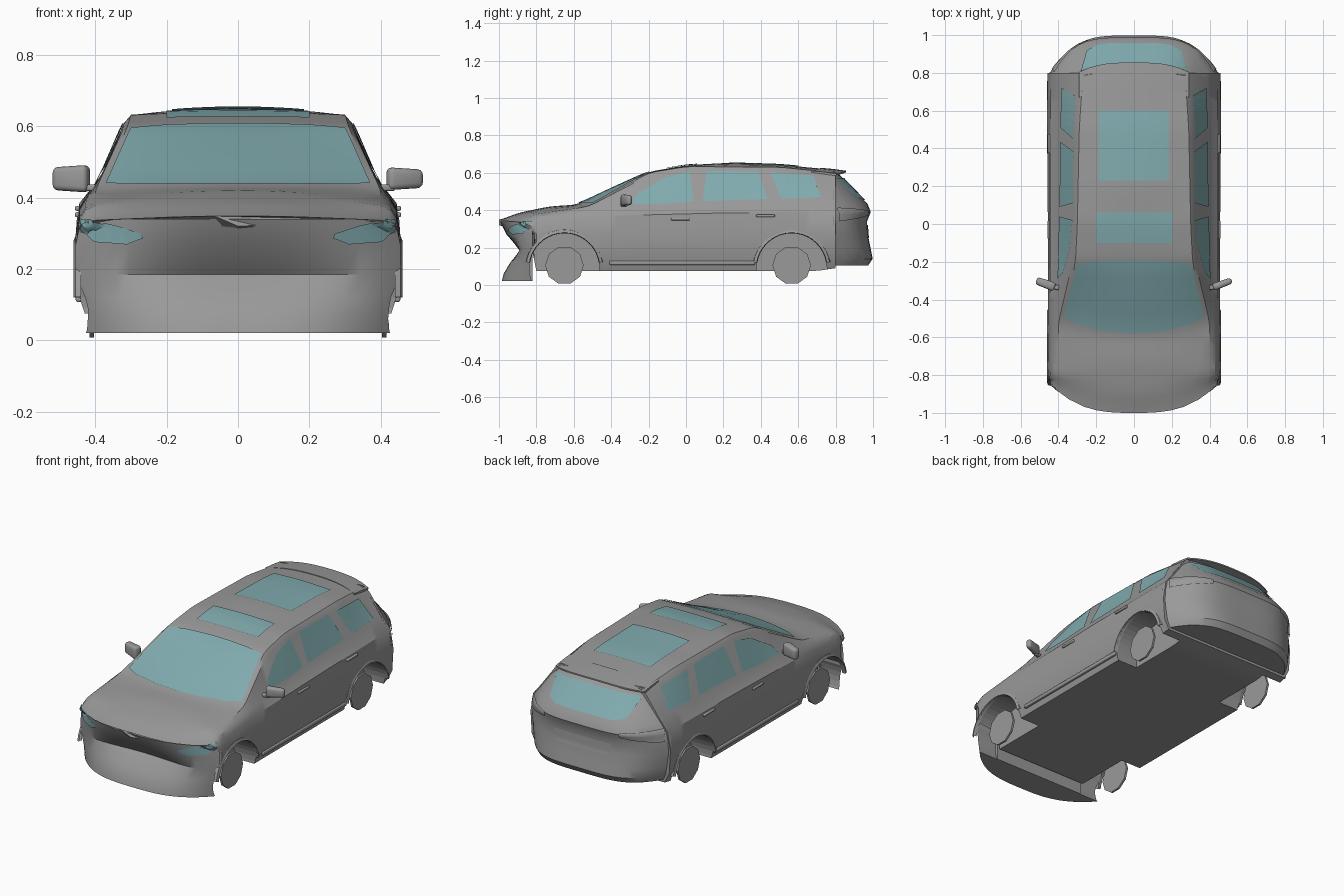
import bpy, bmesh, math
from mathutils import Vector, Matrix
from mathutils.bvhtree import BVHTree

old = bpy.data.objects.get("Cube")
if old:
    bpy.data.objects.remove(old, do_unlink=True)


def material(name, rgb):
    m = bpy.data.materials.new(name)
    m.use_nodes = True
    m.diffuse_color = (*rgb, 1)
    m.node_tree.nodes["Principled BSDF"].inputs["Base Color"].default_value = (*rgb, 1)
    return m


GREY = material("body grey", (0.32, 0.32, 0.32))
GLASS = material("teal glass", (0.22, 0.41, 0.43))


def make(name, verts, faces, mat, angle=30, fix=True):
    mesh = bpy.data.meshes.new(name)
    mesh.from_pydata(verts, [], faces)
    if fix:
        bm = bmesh.new()
        bm.from_mesh(mesh)
        bmesh.ops.recalc_face_normals(bm, faces=bm.faces)
        bm.to_mesh(mesh)
        bm.free()
    mesh.materials.append(mat)
    ob = bpy.data.objects.new(name, mesh)
    bpy.context.collection.objects.link(ob)
    activate(ob)
    bpy.ops.object.shade_smooth_by_angle(angle=math.radians(angle))
    return ob


def activate(ob):
    bpy.ops.object.select_all(action="DESELECT")
    ob.select_set(True)
    bpy.context.view_layer.objects.active = ob


def lerp_keys(keys, t):
    t = min(max(t, keys[0][0]), keys[-1][0])
    for a, b in zip(keys, keys[1:]):
        if t <= b[0]:
            return Vector(a[1:]).lerp(Vector(b[1:]), (t - a[0]) / (b[0] - a[0]))


def soft_keys(keys, t):
    return sum((lerp_keys(keys, t + d * 0.015) for d in (-2, -1, 0, 1, 2)), Vector((0, 0))) / 5


def grid_faces(rows, cols):
    return [(r * cols + c, r * cols + c + 1, (r + 1) * cols + c + 1, (r + 1) * cols + c)
            for r in range(rows - 1) for c in range(cols - 1)]


# Feature lines along the car: (y, x, z)
SILL_EDGE = [(-1, .42, .32), (-.84, .43, .27), (-.8, .43, .075), (.7, .43, .075), (.8, .42, .09)]
SILL = [(-1, .435, .322), (-.84, .445, .28), (-.8, .455, .15), (.8, .45, .15)]
WIDEST = [(-1, .44, .325), (-.84, .45, .3), (-.8, .455, .27), (.8, .458, .28)]
SHOULDER = [(-1, .43, .33), (-.8, .445, .34), (-.4, .445, .37), (.2, .445, .385), (.8, .44, .39)]
BELT = [(-1, .4, .335), (-.8, .43, .365), (-.5, .425, .4), (-.2, .4, .425), (.1, .395, .435),
        (.5, .39, .45), (.8, .385, .46)]
PILLAR = [(-1, .34, .337), (-.8, .4, .38), (-.52, .4, .42), (-.2, .325, .585), (0, .32, .61),
          (.5, .315, .605), (.8, .3, .575)]
ROOF_EDGE = [(-1, .26, .34), (-.8, .33, .39), (-.52, .38, .42), (-.2, .31, .6), (0, .3, .633),
             (.5, .29, .63), (.8, .27, .6)]
CENTRE = [(-1, 0, .345), (-.9, 0, .385), (-.73, 0, .42), (-.58, 0, .43), (-.4, 0, .515),
          (-.2, 0, .605), (0, 0, .64), (.2, 0, .652), (.5, 0, .643), (.8, 0, .615)]


def section(t):
    hard = [lerp_keys(k, t) for k in (SILL_EDGE, SILL, WIDEST)]
    soft = [soft_keys(k, t) for k in (SHOULDER, BELT, PILLAR, ROOF_EDGE)]
    top = soft_keys(CENTRE, t)
    edge = soft[-1]
    crown = [Vector((edge.x * f, top.y - (top.y - edge.y) * f * f)) for f in (.75, .5, .25)]
    half = hard + soft + crown
    ring = [Vector((0, hard[0].y))] + half + [top] + [Vector((-p.x, p.y)) for p in reversed(half)]
    pull = .16 * min(max((-.8 - t) / .2, 0), 1)
    return [(p.x, t + pull * abs(p.x / .45) ** 3, p.y) for p in ring]


# Main shell
stations = [-1, -.96, -.92, -.88, -.84] + [-.8 + i * .04 for i in range(41)]
rings = [section(t) for t in stations]
n = len(rings[0])
verts = [p for ring in rings for p in ring]
faces = [(r * n + c, r * n + (c + 1) % n, (r + 1) * n + (c + 1) % n, (r + 1) * n + c)
         for r in range(len(rings) - 1) for c in range(n)]
last = (len(rings) - 1) * n
faces += [tuple(range(n)), tuple(range(last, last + n))]
shell = make("body_shell", verts, faces, GREY)


# Curved end pieces: rows of (z, y at the middle, half width, inset kept at the corner)
def end_piece(name, rows, y_end, power, tuck=None):
    cols = 25
    verts = []
    for z, y, w, back in rows:
        for c in range(cols):
            u = c / (cols - 1) * 2 - 1
            front = y + back * (1 - .8 * u * u)
            verts.append((u * w, front + (y_end - front) * abs(u) ** power, z))
    k = len(rows)
    faces = grid_faces(k, cols)
    faces += [tuple(range(cols)), tuple(range((k - 1) * cols, k * cols)),
              tuple([r * cols for r in range(k)] + [r * cols + cols - 1 for r in reversed(range(k))])]
    return make(name, verts, faces, GREY)


nose = end_piece("front_bumper", [(.02, -.985, .43, 0), (.06, -.975, .437, 0), (.12, -.965, .447, .025),
                                  (.185, -.985, .457, .105), (.27, -.99, .455, .03),
                                  (.34, -.995, .44, 0)], -.82, 3)
tail = end_piece("tailgate_and_rear_bumper",
                 [(.105, .975, .42, 0), (.14, .998, .435, 0), (.19, .988, .445, 0), (.27, .972, .457, 0),
                  (.34, .968, .452, 0), (.39, .988, .44, 0), (.435, .97, .405, 0),
                  (.575, .835, .302, 0), (.608, .8, .27, 0)], .785, 4)

# Projection tree for fitted panels
tv, tf = [], []
for ob in (shell, nose, tail):
    base = len(tv)
    tv += [v.co.copy() for v in ob.data.vertices]
    tf += [[base + i for i in p.vertices] for p in ob.data.polygons]
tree = BVHTree.FromPolygons(tv, tf)


def along(pts, f):
    f *= len(pts) - 1
    i = min(int(f), len(pts) - 2)
    return Vector(pts[i]).lerp(Vector(pts[i + 1]), f - i)


# Thin panel between a lower and an upper outline, fitted onto the body
def panel(name, low, high, axis, sign=1, mat=GLASS, lift=.005):
    rows, cols = 9, 19
    d = Vector((0, 0, 0))
    d[axis] = -sign
    verts = []
    for r in range(rows):
        for c in range(cols):
            p = along(low, c / (cols - 1)).lerp(along(high, c / (cols - 1)), r / (rows - 1))
            o = Vector(p)
            o.resize(3)
            co = [p.x, p.y]
            co.insert(axis, 2 * sign)
            hit, normal, _, _ = tree.ray_cast(Vector(co), d)
            if hit is None:
                hit, normal, _, _ = tree.find_nearest(Vector(co) + d * 1.15)
            if normal.dot(d) > 0:
                normal = -normal
            verts.append(hit + normal * lift)
    ob = make(name, verts, grid_faces(rows, cols), mat, fix=False)
    if sum((p.normal.dot(d) for p in ob.data.polygons)) > 0:
        ob.data.flip_normals()
    return ob


def flip(pts):
    return [(-x, v) for x, v in pts]


# Glass
wind_low = [(-.37, -.49), (-.3, -.53), (-.15, -.568), (0, -.58), (.15, -.568), (.3, -.53), (.37, -.49)]
wind_high = [(-.3, -.21), (-.2, -.198), (-.1, -.193), (0, -.19), (.1, -.193), (.2, -.198), (.3, -.21)]
panel("windscreen", wind_low, wind_high, 2)
panel("front_sunroof", [(-.2, -.1), (.2, -.1)], [(-.2, .06), (.2, .06)], 2)
panel("rear_sunroof", [(-.185, .23), (.185, .23)], [(-.185, .6), (.185, .6)], 2)
panel("rear_window", [(-.25, .465), (-.19, .45), (.19, .45), (.25, .465)],
      [(-.28, .565), (-.15, .568), (.15, .568), (.28, .565)], 1)
lamp_low = [(.265, .287), (.31, .27), (.4, .275), (.438, .31)]
lamp_high = [(.27, .3), (.34, .322), (.4, .334), (.438, .338)]
for s, side in ((1, "left"), (-1, "right")):
    panel("front_window_" + side, [(-.29, .43), (-.1, .434), (.04, .445)],
          [(-.26, .485), (-.12, .57), (.02, .605)], 0, s)
    panel("middle_window_" + side, [(.09, .447), (.435, .457)], [(.11, .607), (.385, .605)], 0, s)
    panel("rear_side_window_" + side, [(.51, .458), (.72, .468)], [(.45, .6), (.68, .583)], 0, s)
    low, high = (lamp_low, lamp_high) if s > 0 else (flip(lamp_low), flip(lamp_high))
    panel("headlight_" + side, low, high, 1, -1)
    low, high = [(.24, .375), (.43, .34)], [(.24, .395), (.42, .41)]
    panel("tail_light_" + side, *((low, high) if s > 0 else (flip(low), flip(high))), 1, 1, GREY, .008)
panel("number_plate_panel", [(-.17, .25), (.17, .25)], [(-.19, .32), (.19, .32)], 1, 1, GREY, .004)


def cylinder(name, x, y, z, r, depth, sides, turn=0):
    bm = bmesh.new()
    bmesh.ops.create_cone(bm, cap_ends=True, segments=sides, radius1=r, radius2=r, depth=depth,
                          matrix=Matrix.Translation((x, y, z)) @ Matrix.Rotation(math.pi / 2, 4, "Y")
                          @ Matrix.Rotation(turn, 4, "Z"))
    mesh = bpy.data.meshes.new(name)
    bm.to_mesh(mesh)
    bm.free()
    mesh.materials.append(GREY)
    ob = bpy.data.objects.new(name, mesh)
    bpy.context.collection.objects.link(ob)
    return ob


# Wheels, arch trims and arch cut-outs
for s, side in ((1, "left"), (-1, "right")):
    for y, end in ((-.65, "front"), (.565, "rear")):
        cylinder(f"{end}_wheel_{side}", s * .41, y, .105, .103, .012, 10)
        cutter = cylinder("arch_cutter", s * .5, y, .09, .188, .4, 40)
        cutter.hide_render = True
        for ob in (shell, nose, tail):
            if ob is (tail if end == "front" else nose):
                continue
            activate(ob)
            mod = ob.modifiers.new("arch", "BOOLEAN")
            mod.operation, mod.solver, mod.object = "DIFFERENCE", "EXACT", cutter
            bpy.ops.object.modifier_apply(modifier=mod.name)
        bpy.data.objects.remove(cutter, do_unlink=True)
        arc = [math.pi * i / 20 for i in range(1, 20)]
        trim = [(s * x, y + r * math.cos(a), .09 + r * math.sin(a))
                for x, r in ((.44, .186), (.461, .19), (.455, .205), (.44, .21)) for a in arc]
        make(f"{end}_arch_trim_{side}", trim, grid_faces(4, len(arc)), GREY)


def box(name, centre, size, bevel, turn=0, taper=1):
    bm = bmesh.new()
    bmesh.ops.create_cube(bm, size=1)
    for v in bm.verts:
        if v.co.x > 0:
            v.co.z *= taper
            v.co.y *= taper
    bmesh.ops.transform(bm, verts=bm.verts, matrix=Matrix.Translation(centre)
                        @ Matrix.Rotation(turn, 4, "Z") @ Matrix.Diagonal((*size, 1)))
    bmesh.ops.bevel(bm, geom=bm.edges[:], offset=bevel, segments=3, affect="EDGES", profile=.5)
    verts = [v.co.copy() for v in bm.verts]
    faces = [[v.index for v in f.verts] for f in bm.faces]
    bm.verts.index_update()
    faces = [[v.index for v in f.verts] for f in bm.faces]
    bm.free()
    return make(name, verts, faces, GREY, 40)


# Mirrors, handles and sill strips
for s, side in ((1, "left"), (-1, "right")):
    box("mirror_" + side, (s * .468, -.317, .453), (.105, .04, .064), .015, s * .35,
        .8 if s > 0 else 1.2)
    box("mirror_arm_" + side, (s * .41, -.335, .428), (.06, .025, .018), .005, s * .2)
    box("front_door_handle_" + side, (s * .447, -.03, .352), (.02, .1, .014), .005)
    box("rear_door_handle_" + side, (s * .447, .425, .37), (.02, .1, .014), .005)
    box("sill_strip_" + side, (s * .444, -.02, .118), (.022, .78, .022), .006)

# Rear spoiler: wedge running off the roof
spoiler = []
for y, drop, thick in ((.72, .004, .02), (.79, .004, .03), (.855, .012, .008)):
    for i in range(13):
        u = i / 6 - 1
        yy = y - .05 * abs(u) ** 3
        z = lerp_keys(CENTRE, y).y + .008 - drop - .016 * u * u
        spoiler += [(u * .29, yy, z), (u * .29, yy, z - thick)]
faces = []
for r in range(2):
    for i in range(12):
        a, b = r * 26 + i * 2, (r + 1) * 26 + i * 2
        faces += [(a, a + 2, b + 2, b), (a + 1, b + 1, b + 3, a + 3)]
    for a in (r * 26, r * 26 + 24):
        faces.append((a, a + 1, a + 27, a + 26))
for r in (0, 52):
    faces += [(r + i * 2, r + i * 2 + 1, r + i * 2 + 3, r + i * 2 + 2) for i in range(12)]
make("roof_spoiler", spoiler, faces, GREY)
